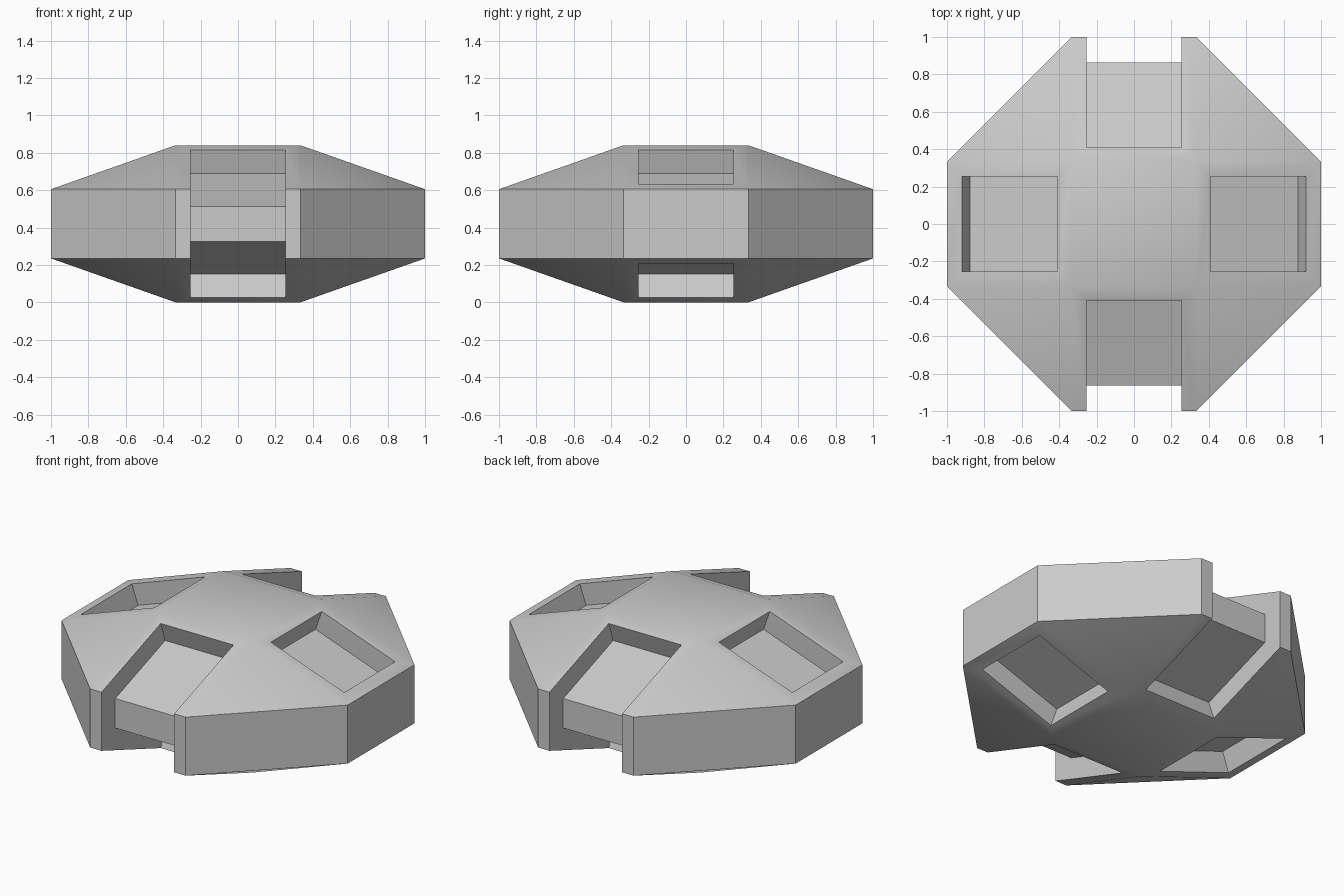
import bpy, bmesh, math
from mathutils import Matrix

if "Cube" in bpy.data.objects:
    bpy.data.objects.remove(bpy.data.objects["Cube"])

T = 1 / 3          # half width of the flat top and of each octagon side
MID, HALF, RIM = 0.42, 0.42, 0.185   # centre height, half heights at centre and rim
W = 0.254          # half width of the pockets


def make_object(name, bm):
    bmesh.ops.recalc_face_normals(bm, faces=bm.faces)
    mesh = bpy.data.meshes.new(name)
    bm.to_mesh(mesh)
    bm.free()
    ob = bpy.data.objects.new(name, mesh)
    bpy.context.collection.objects.link(ob)
    return ob


# Octagonal body with shallow sloped top and bottom
bm = bmesh.new()
rings = []
outline = [(1, -T), (1, T), (T, 1), (-T, 1), (-1, T), (-1, -T), (-T, -1), (T, -1)]
square = [(T, T), (-T, T), (-T, -T), (T, -T)]
for s in (-1, 1):
    ring = [bm.verts.new((x, y, MID + s * RIM)) for x, y in outline]
    cap = [bm.verts.new((x, y, MID + s * HALF)) for x, y in square]
    rings.append(ring)
    bm.faces.new(cap)
    for k in range(4):
        a, b, c = (ring[(2 * k + n) % 8] for n in (1, 2, 3))
        bm.faces.new((cap[k], a, b))
        bm.faces.new((cap[k], b, c, cap[(k + 1) % 4]))
for i in range(8):
    j = (i + 1) % 8
    bm.faces.new((rings[0][i], rings[0][j], rings[1][j], rings[1][i]))
body = make_object("octagonal_body", bm)

# Pocket geometry measured along the slope (r = outward, h = above the middle)
slope = math.atan2(HALF - RIM, 1 - T)
nr, nh = math.sin(slope), math.cos(slope)


def on_slope(r, depth):
    h = HALF - (r - T) * math.tan(slope)
    return r - nr * depth, h - nh * depth


def cutter(name, profile, angle):
    bm = bmesh.new()
    face = bm.faces.new([bm.verts.new((r, -W, MID + h)) for r, h in profile])
    ext = bmesh.ops.extrude_face_region(bm, geom=[face], use_keep_orig=True)["geom"]
    bmesh.ops.translate(bm, vec=(0, 2 * W, 0),
                        verts=[v for v in ext if isinstance(v, bmesh.types.BMVert)])
    bmesh.ops.rotate(bm, verts=bm.verts, matrix=Matrix.Rotation(angle, 3, 'Z'))
    ob = make_object(name, bm)
    ob.hide_render = True
    return ob


DEPTH, INNER, OUTER = 0.132, 0.408, 0.92
floor_in = on_slope(INNER, DEPTH)
floor_out = (0.863, floor_in[1] - (0.863 - floor_in[0]) * math.tan(slope))
top_in = on_slope(INNER, -0.2)

# Closed pockets on the left and right, open notches on the front and back
pocket = [top_in, floor_in, on_slope(OUTER, DEPTH), on_slope(OUTER, -0.2)]
half_notch = [(1.3, top_in[1]), top_in, floor_in, floor_out]
notch = half_notch + [(r, -h) for r, h in reversed(half_notch)]
cutters = []
for side in (0, 1):
    a = side * math.pi
    cutters.append(cutter("pocket_cutter", pocket, a))
    cutters.append(cutter("pocket_cutter", [(r, -h) for r, h in pocket], a))
    cutters.append(cutter("notch_cutter", notch, a + math.pi / 2))

bpy.context.view_layer.objects.active = body
for c in cutters:
    mod = body.modifiers.new("cut", 'BOOLEAN')
    mod.operation, mod.solver, mod.object = 'DIFFERENCE', 'EXACT', c
    bpy.ops.object.modifier_apply(modifier=mod.name)
for c in cutters:
    bpy.data.objects.remove(c)

# Soft blend across the shallow facets, sharp everywhere else
bpy.ops.object.select_all(action='DESELECT')
body.select_set(True)
bpy.ops.object.shade_smooth_by_angle(angle=math.radians(30))
